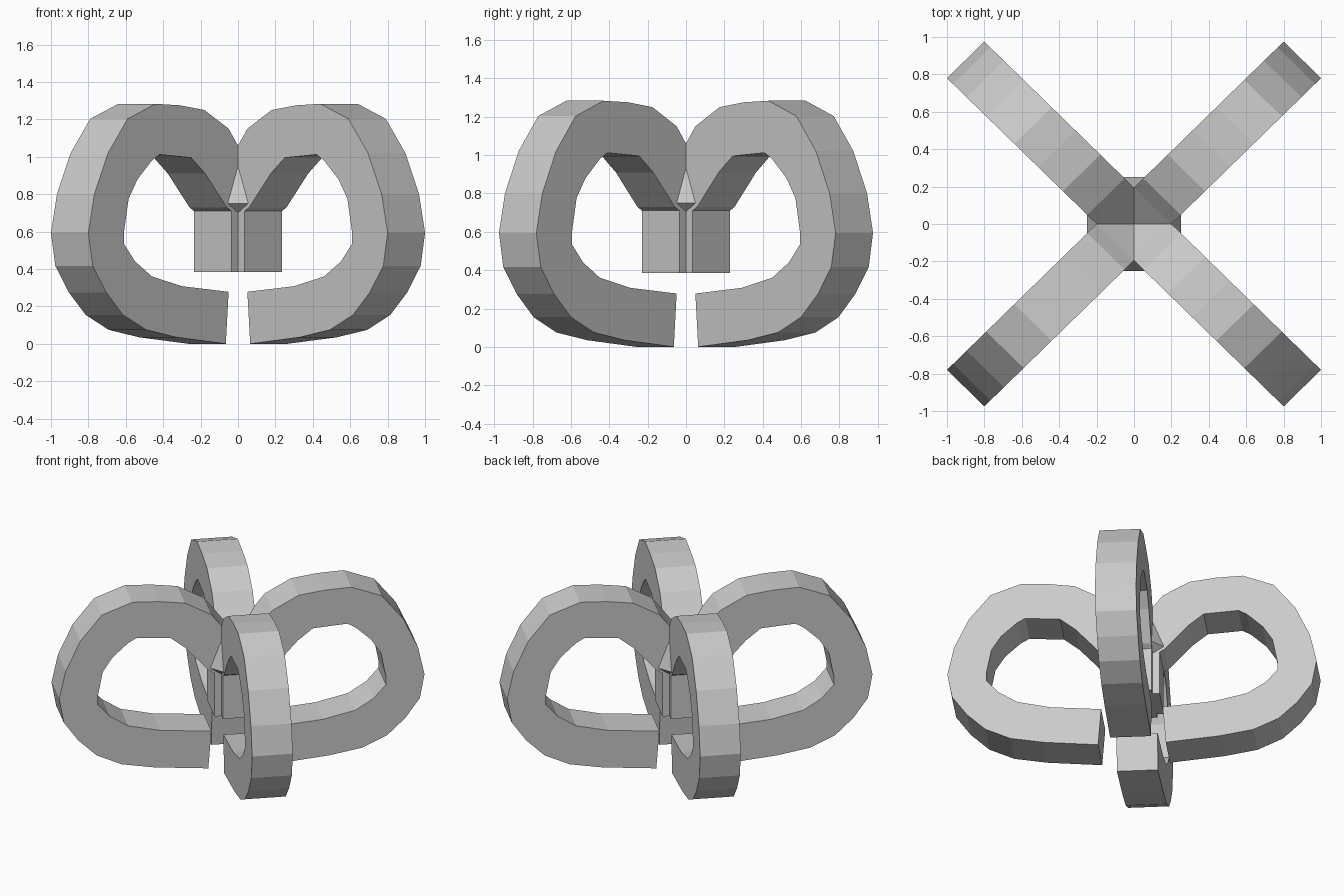
import bpy, bmesh

if "Cube" in bpy.data.objects:
    bpy.data.objects.remove(bpy.data.objects["Cube"])

# Side profile of one curled arm: (distance along the diagonal / sqrt2, height)
OUTER = [(0.0, 0.90), (0.10, 1.06), (0.15, 1.15), (0.28, 1.25), (0.41, 1.275),
         (0.54, 1.283), (0.69, 1.203), (0.795, 1.02), (0.868, 0.80),
         (0.90, 0.594), (0.877, 0.417), (0.805, 0.275), (0.715, 0.155),
         (0.592, 0.075), (0.43, 0.035), (0.165, 0.0)]
INNER = [(0.15, 0.278), (0.40, 0.308), (0.56, 0.36), (0.65, 0.44), (0.71, 0.535),
         (0.71, 0.594), (0.685, 0.775), (0.637, 0.88), (0.56, 0.98),
         (0.52, 1.012), (0.35, 0.995), (0.275, 0.91), (0.16, 0.73),
         (0.135, 0.71), (0.135, 0.385), (0.0, 0.385)]
HALF = 0.10
Y_SCALE = 0.975


def finish(bm, name):
    bmesh.ops.recalc_face_normals(bm, faces=bm.faces)
    mesh = bpy.data.meshes.new(name)
    bm.to_mesh(mesh)
    bm.free()
    bpy.context.collection.objects.link(bpy.data.objects.new(name, mesh))


def make_arm(name, sx, sy):
    """Sweep a four-sided section along the curl on one diagonal."""
    bm = bmesh.new()
    rings = []
    for outer, inner in zip(OUTER, reversed(INNER)):
        rings.append([bm.verts.new((sx * (u + w), sy * Y_SCALE * (u - w), z))
                      for (u, z), w in ((outer, -HALF), (outer, HALF),
                                        (inner, HALF), (inner, -HALF))])
    for a, b in zip(rings, rings[1:]):
        for i in range(4):
            j = (i + 1) % 4
            bm.faces.new((a[i], a[j], b[j], b[i]))
    bm.faces.new(rings[0])
    bm.faces.new(rings[-1])
    finish(bm, name)


def make_web(name, dx, dy):
    """Small faceted fillet in the crotch between two neighbouring arms."""
    bm = bmesh.new()
    for r, t, z in ((0.195, 0, 0.95), (0.25, -0.055, 0.75),
                    (0.25, 0.055, 0.75), (0.195, 0, 0.70)):
        bm.verts.new((dx * r - dy * t, dy * r + dx * t, z))
    bmesh.ops.convex_hull(bm, input=bm.verts)
    finish(bm, name)


# Four arms crossing at the centre
for front, sy in (("front", -1), ("back", 1)):
    for side, sx in (("left", -1), ("right", 1)):
        make_arm(f"{front}_{side}_arm", sx, sy)

# Fillets above the central stem
for side, dx, dy in (("front", 0, -1), ("back", 0, 1), ("left", -1, 0), ("right", 1, 0)):
    make_web(f"{side}_web", dx, dy)
